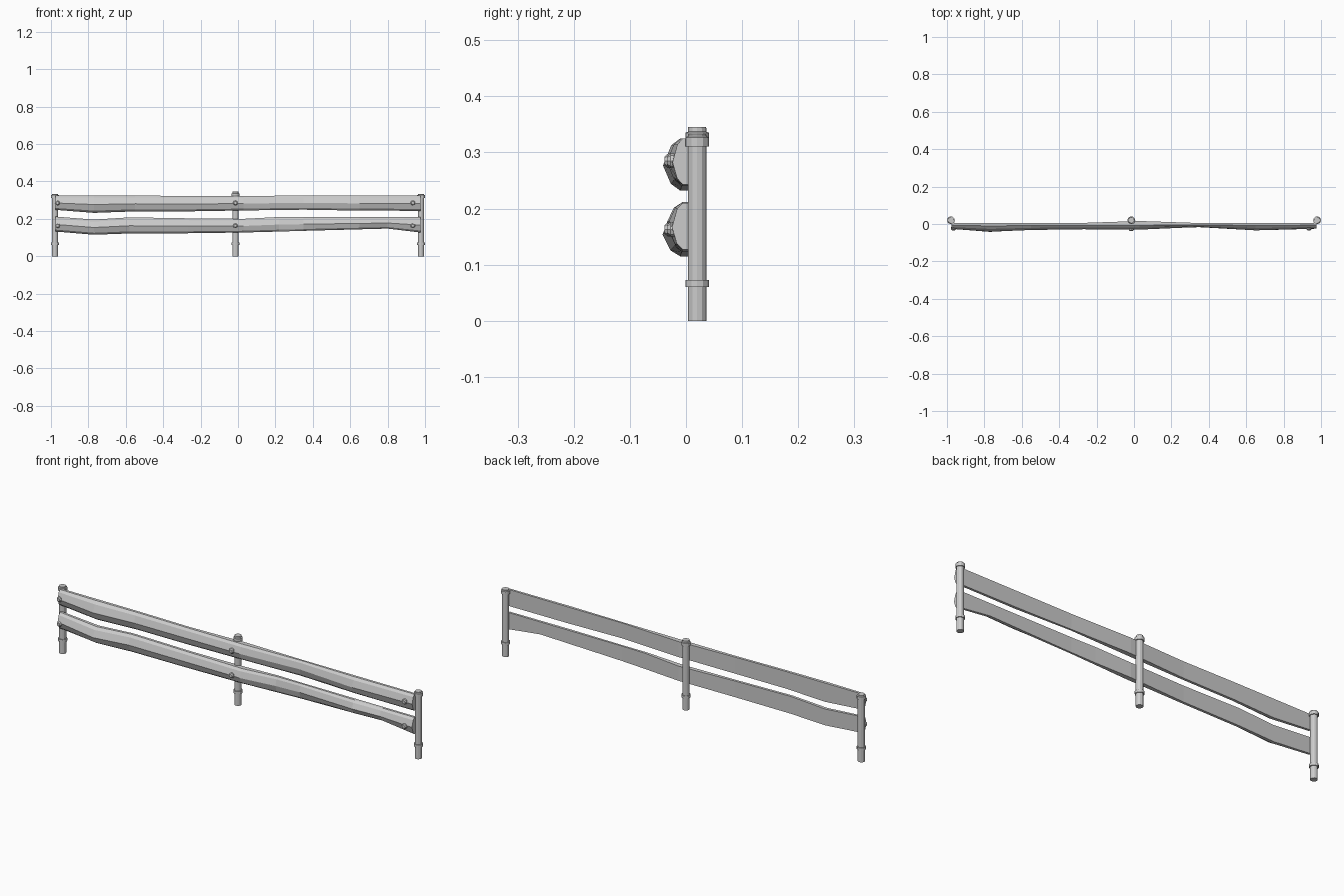
import bpy, bmesh, math

if "Cube" in bpy.data.objects:
    bpy.data.objects.remove(bpy.data.objects["Cube"])

POST_Y = 0.02


def finish(name, bm):
    bmesh.ops.recalc_face_normals(bm, faces=bm.faces)
    mesh = bpy.data.meshes.new(name)
    bm.to_mesh(mesh)
    bm.free()
    ob = bpy.data.objects.new(name, mesh)
    bpy.context.collection.objects.link(ob)
    return ob


def lathe(name, profile, loc, sides, rot_x=0.0):
    """Faceted turned solid from (radius, height) pairs."""
    bm = bmesh.new()
    rings = [[bm.verts.new((r * math.cos(2 * math.pi * i / sides),
                            r * math.sin(2 * math.pi * i / sides), h))
              for i in range(sides)] for r, h in profile]
    for a, b in zip(rings, rings[1:]):
        for i in range(sides):
            j = (i + 1) % sides
            bm.faces.new((a[i], a[j], b[j], b[i]))
    bm.faces.new(rings[0][::-1])
    bm.faces.new(rings[-1])
    ob = finish(name, bm)
    ob.location = loc
    ob.rotation_euler.x = rot_x
    return ob


def rail(name, stations):
    """Dented beam: each station is x, top, bottom, front y, back y."""
    bm = bmesh.new()
    loops = []
    for x, top, bot, front, back in stations:
        h = top - bot
        section = [(back, top), (front * 0.25, top),
                   (front * 0.64, top - h * 0.13),
                   (front, top - h * 0.52),
                   (front * 0.66, bot + h * 0.13),
                   (front * 0.25, bot), (back, bot)]
        loops.append([bm.verts.new((x, y, z)) for y, z in section])
    n = len(loops[0])
    for a, b in zip(loops, loops[1:]):
        for i in range(n):
            j = (i + 1) % n
            bm.faces.new((a[i], a[j], b[j], b[i]))
    bm.faces.new(loops[0])
    bm.faces.new(loops[-1][::-1])
    return finish(name, bm)


# Posts with lower collar and top collar
for side, x, top in (("left", -0.979, 0.333), ("middle", -0.014, 0.345),
                     ("right", 0.979, 0.333)):
    c = top - 0.026 if side == "middle" else top - 0.022
    lathe(side + "_post", [
        (0.0165, 0), (0.0165, 0.06), (0.021, 0.06), (0.021, 0.073),
        (0.0165, 0.073), (0.0165, c), (0.021, c), (0.021, c + 0.016),
        (0.0165, c + 0.018), (0.016, top)], (x, POST_Y, 0), 12)

# Bent rails
rail("upper_rail", [
    (-0.975, .325, .248, -.026, .005), (-0.77, .325, .232, -.041, .005),
    (-0.55, .325, .240, -.032, .005), (-0.27, .322, .240, -.028, .006),
    (0.03, .322, .245, -.030, .016), (0.35, .325, .249, -.016, .005),
    (0.65, .325, .244, -.034, .005), (0.975, .325, .243, -.024, .005)])
rail("lower_rail", [
    (-0.975, .212, .132, -.026, .005), (-0.77, .196, .115, -.042, .005),
    (-0.58, .208, .122, -.032, .005), (-0.27, .203, .123, -.028, .006),
    (0.03, .200, .127, -.030, .016), (0.22, .210, .132, -.020, .008),
    (0.35, .210, .136, -.017, .005), (0.65, .210, .144, -.034, .005),
    (0.80, .210, .148, -.030, .005), (0.975, .210, .127, -.025, .005)])

# Bolt heads on the rail faces
for level, z in (("upper", 0.285), ("lower", 0.163)):
    for side, x, y in (("left", -0.965, -0.016), ("middle", -0.014, -0.02),
                       ("right", 0.935, -0.016)):
        lathe(f"{level}_{side}_bolt",
              [(0.013, 0), (0.013, 0.012), (0.008, 0.018)],
              (x, y, z), 8, math.pi / 2)
